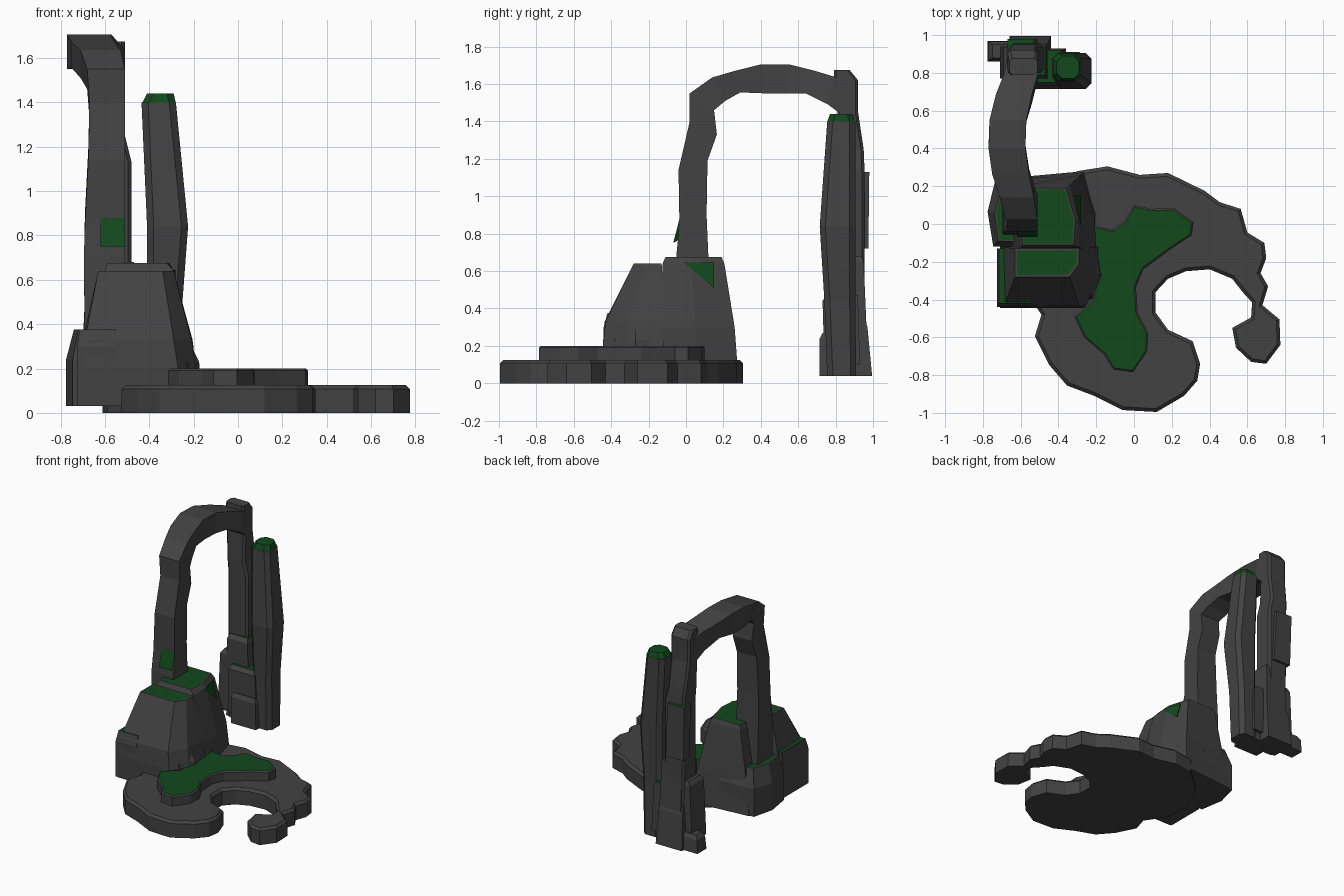
import bpy, bmesh

def material(name, rgb):
    m = bpy.data.materials.new(name)
    m.diffuse_color = (*rgb, 1)
    return m

STONE = material("stone", (0.055, 0.055, 0.055))
GRASS = material("grass", (0.006, 0.065, 0.012))

def finish(name, bm):
    bmesh.ops.recalc_face_normals(bm, faces=bm.faces[:])
    me = bpy.data.meshes.new(name)
    bm.to_mesh(me)
    bm.free()
    me.materials.append(STONE)
    me.materials.append(GRASS)
    ob = bpy.data.objects.new(name, me)
    bpy.context.collection.objects.link(ob)
    return ob

def loft(name, rings, grass=False, rim=0.0):
    """Skin a stack of equal-length 3D rings; the last cap may be grassy."""
    bm = bmesh.new()
    vs = [[bm.verts.new(p) for p in r] for r in rings]
    n = len(rings[0])
    for a, b in zip(vs, vs[1:]):
        for i in range(n):
            j = (i + 1) % n
            bm.faces.new((a[i], a[j], b[j], b[i]))
    bm.faces.new(vs[0][::-1])
    top = bm.faces.new(vs[-1])
    bmesh.ops.recalc_face_normals(bm, faces=bm.faces[:])
    if rim:
        bmesh.ops.inset_region(bm, faces=[top], thickness=rim)
    if grass:
        top.material_index = 1
    return finish(name, bm)

def slab(name, pts, z0, z1, chamfer, grass=False):
    """Extruded outline with a chamfered upper rim."""
    bm = bmesh.new()
    lo = [bm.verts.new((x, y, z0)) for x, y in pts]
    hi = [bm.verts.new((x, y, z1 - chamfer)) for x, y in pts]
    for i in range(len(pts)):
        j = (i + 1) % len(pts)
        bm.faces.new((lo[i], lo[j], hi[j], hi[i]))
    bm.faces.new(lo[::-1])
    top = bm.faces.new(hi)
    bmesh.ops.recalc_face_normals(bm, faces=bm.faces[:])
    bmesh.ops.inset_region(bm, faces=[top], thickness=chamfer)
    for v in top.verts:
        v.co.z = z1
    if grass:
        top.material_index = 1
    return finish(name, bm)

def rock(name, layers, grass=False, rim=0.0):
    return loft(name, [[(x, y, z) for x, y in p] for z, p in layers], grass, rim)

def column(name, levels, cut=0.0, grass=False):
    """Upright stack of (z, x0, x1, y0, y1) rectangles with clipped corners."""
    rings = []
    for z, a, b, c, d in levels:
        if cut:
            p = [(a + cut, c), (b - cut, c), (b, c + cut), (b, d - cut),
                 (b - cut, d), (a + cut, d), (a, d - cut), (a, c + cut)]
        else:
            p = [(a, c), (b, c), (b, d), (a, d)]
        rings.append([(x, y, z) for x, y in p])
    return loft(name, rings, grass)

# Hooked island base and raised lawn
slab("island_base", [
    (-.30, .28), (-.14, .305), (.03, .26), (.18, .27), (.375, .175), (.455, .115),
    (.565, .08), (.60, -.045), (.69, -.10), (.70, -.18), (.67, -.26), (.71, -.33),
    (.68, -.43), (.77, -.505), (.775, -.64), (.70, -.74), (.62, -.73), (.54, -.655),
    (.52, -.55), (.62, -.495), (.625, -.415), (.575, -.36), (.52, -.29), (.40, -.24),
    (.275, -.25), (.18, -.29), (.115, -.36), (.115, -.47), (.18, -.56), (.31, -.62),
    (.35, -.74), (.335, -.83), (.265, -.91), (.12, -.995), (-.06, -.985), (-.21, -.91),
    (-.355, -.855), (-.45, -.745), (-.525, -.595), (-.49, -.48), (-.59, -.33),
    (-.61, -.15), (-.50, .10)], 0, .125, .018)
slab("lawn", [
    (-.24, -.08), (-.21, -.01), (-.11, -.03), (-.05, .02), (0, .10), (.09, .08),
    (.21, .085), (.315, .01), (.305, -.06), (.185, -.14), (.05, -.24), (.01, -.335),
    (.02, -.47), (.075, -.575), (.07, -.675), (-.005, -.785), (-.11, -.77),
    (-.16, -.69), (-.265, -.60), (-.315, -.49), (-.22, -.40), (-.19, -.215)],
    .12, .20, .01, True)

# Twin-topped cliff with side ledges
rock("cliff_back", [
    (.03, [(-.66, -.14), (-.20, -.14), (-.20, .05), (-.26, .28), (-.70, .24)]),
    (.30, [(-.64, -.14), (-.20, -.14), (-.21, .05), (-.28, .26), (-.66, .22)]),
    (.64, [(-.60, -.125), (-.29, -.125), (-.29, .03), (-.34, .205), (-.60, .20)]),
    (.675, [(-.59, -.11), (-.32, -.11), (-.31, .02), (-.36, .19), (-.59, .19)])],
    True, .01)
rock("cliff_front", [
    (.03, [(-.71, -.445), (-.26, -.445), (-.20, -.33), (-.20, -.12), (-.71, -.12)]),
    (.20, [(-.70, -.445), (-.27, -.445), (-.19, -.32), (-.19, -.12), (-.71, -.12)]),
    (.33, [(-.69, -.435), (-.29, -.43), (-.21, -.31), (-.205, -.12), (-.70, -.12)]),
    (.64, [(-.63, -.28), (-.34, -.28), (-.29, -.21), (-.29, -.13), (-.63, -.13)])],
    True, .015)
column("front_ledge", [(.03, -.725, -.55, -.44, -.13), (.30, -.725, -.55, -.44, -.13),
                       (.375, -.715, -.55, -.42, -.13)], 0, True)
rock("back_ledge", [
    (.03, [(-.745, -.12), (-.775, .065), (-.735, .23), (-.45, .25), (-.45, -.12)]),
    (.24, [(-.745, -.12), (-.775, .065), (-.735, .23), (-.45, .25), (-.45, -.12)]),
    (.375, [(-.72, -.09), (-.74, .06), (-.70, .19), (-.45, .21), (-.45, -.10)])],
    True, .01)
rock("side_boulder", [
    (.10, [(-.34, -.41), (-.22, -.40), (-.17, -.27), (-.20, -.15), (-.34, -.15)]),
    (.23, [(-.34, -.40), (-.23, -.38), (-.175, -.27), (-.20, -.17), (-.34, -.15)]),
    (.29, [(-.34, -.36), (-.25, -.34), (-.205, -.27), (-.23, -.20), (-.34, -.20)])])

# Small grass patches on the cliff side and the arch leg
def wedge(name, tri, apex):
    bm = bmesh.new()
    v = [bm.verts.new(p) for p in tri]
    a = bm.verts.new(apex)
    bm.faces.new(v)
    for i in range(len(v)):
        bm.faces.new((v[i], a, v[i - 1]))
    for f in bm.faces:
        f.material_index = 1
    finish(name, bm)

wedge("cliff_moss", [(-.282, -.01, .645), (-.315, .15, .645), (-.28, .15, .51)],
      (-.37, .10, .60))
wedge("leg_moss", [(-.62, -.068, .75), (-.51, -.068, .75), (-.51, -.035, .88),
                   (-.62, -.035, .88)], (-.56, .02, .80))

# Natural arch: outer y,z / inner y,z / x range along the sweep
ARCH = [(-.06, .30, .125, .30, -.69, -.51), (-.05, .70, .12, .67, -.695, -.51),
        (-.035, .85, .11, .90, -.69, -.51), (-.04, 1.14, .115, 1.19, -.675, -.51),
        (.02, 1.40, .165, 1.33, -.67, -.51), (.02, 1.55, .15, 1.46, -.68, -.51),
        (.14, 1.635, .21, 1.51, -.71, -.53), (.26, 1.67, .29, 1.555, -.75, -.555),
        (.40, 1.705, .42, 1.55, -.77, -.575), (.55, 1.705, .54, 1.55, -.765, -.57),
        (.69, 1.67, .64, 1.55, -.73, -.54), (.79, 1.64, .76, 1.49, -.69, -.51),
        (.88, 1.60, .84, 1.43, -.67, -.51)]
loft("arch", [[(a, yo, zo), (b, yo, zo), (b, yi, zi), (a, yi, zi)]
              for yo, zo, yi, zi, a, b in ARCH])

# Hanging rear leg with stepped blocks around its foot
column("rear_leg", [(.04, -.64, -.48, .79, .95), (.70, -.65, -.48, .80, .955),
                    (1.13, -.65, -.48, .80, .955), (1.25, -.66, -.51, .80, .95),
                    (1.45, -.67, -.51, .81, .92), (1.62, -.67, -.51, .79, .92),
                    (1.675, -.66, -.51, .79, .875)], .015)
column("rear_slab", [(.72, -.66, -.51, .90, .975), (1.13, -.67, -.53, .90, .98)], 0, True)
for i, lv in enumerate([
        [(.04, -.66, -.44, .80, .995), (.30, -.65, -.45, .80, .97), (.36, -.64, -.46, .80, .95)],
        [(.04, -.56, -.35, .715, .90), (.24, -.56, -.355, .715, .90), (.27, -.55, -.37, .73, .90)],
        [(.10, -.60, -.36, .74, .93), (.44, -.59, -.37, .73, .92), (.47, -.58, -.39, .75, .92)],
        [(.10, -.71, -.50, .77, .94), (.52, -.69, -.50, .77, .94), (.55, -.67, -.50, .79, .93)],
        [(.30, -.63, -.45, .77, .965), (.65, -.63, -.46, .77, .95), (.68, -.62, -.47, .79, .94)],
        [(.04, -.775, -.62, .86, .97), (.14, -.77, -.62, .87, .965), (.17, -.75, -.62, .88, .95)]]):
    column(f"foot_block_{i + 1}", lv, 0, i in (2, 4))

# Free-standing pillar with a grass cap
column("pillar", [(.04, -.41, -.26, .755, .91), (.44, -.41, -.255, .74, .905),
                  (.84, -.41, -.225, .715, .905), (1.40, -.435, -.28, .755, .905)], .03)
cap = column("pillar_cap", [(1.395, -.432, -.28, .755, .905), (1.44, -.41, -.29, .77, .89)], .03)
for f in cap.data.polygons:
    f.material_index = 1
